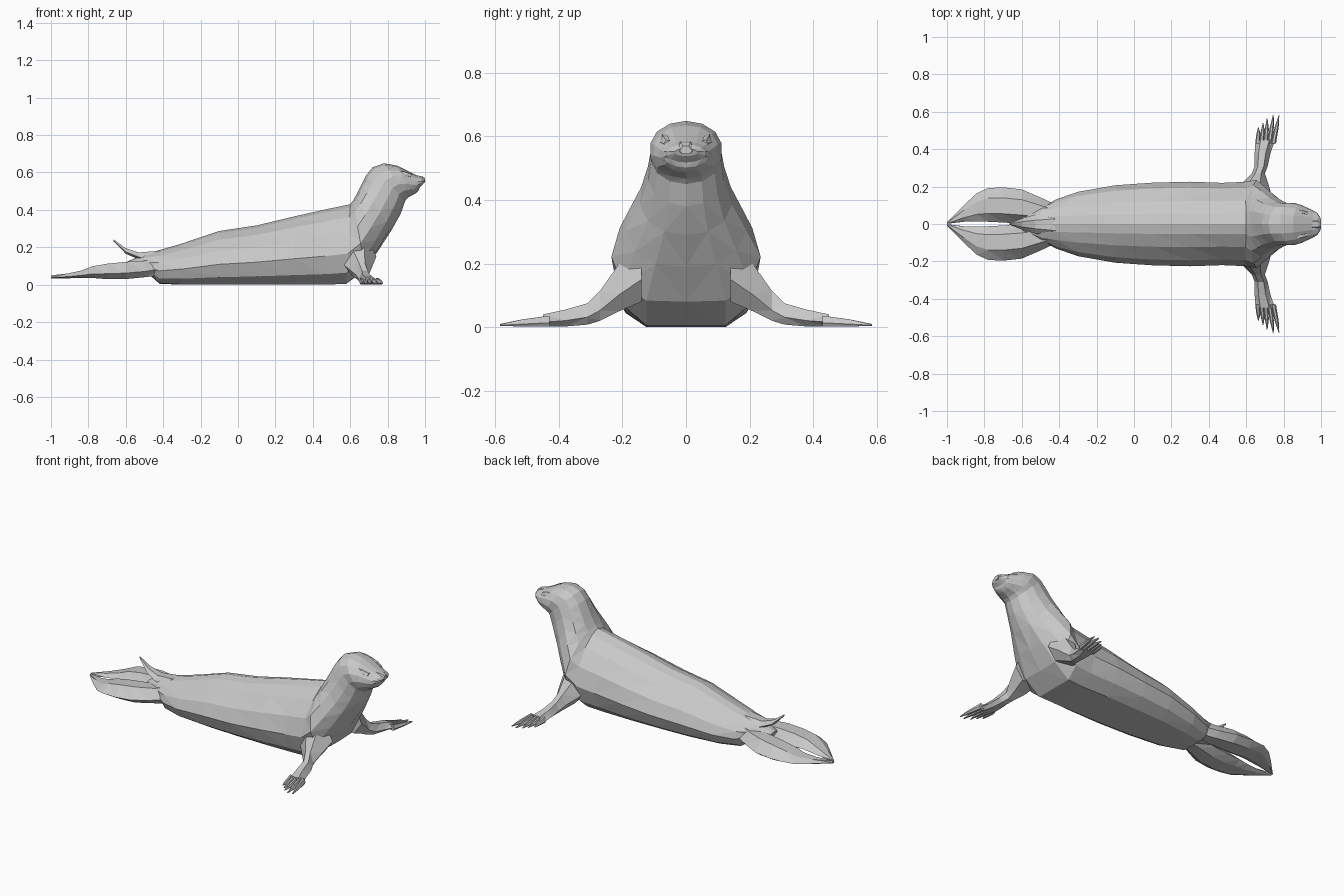
import bpy, bmesh, math

grey = bpy.data.materials.new("seal grey")
grey.diffuse_color = (0.58, 0.58, 0.58, 1)


def loft(name, rings, mirror=False):
    """Skin a list of equal-length closed rings, cap both ends, flat shading."""
    bm = bmesh.new()
    loops = [[bm.verts.new(p) for p in r] for r in rings]
    n = len(loops[0])
    for a, b in zip(loops, loops[1:]):
        for i in range(n):
            j = (i + 1) % n
            bm.faces.new((a[i], a[j], b[j], b[i]))
    bm.faces.new(loops[0])
    bm.faces.new(loops[-1])
    bmesh.ops.triangulate(bm, faces=bm.faces[:])
    bmesh.ops.recalc_face_normals(bm, faces=bm.faces[:])
    me = bpy.data.meshes.new(name)
    bm.to_mesh(me)
    bm.free()
    me.materials.append(grey)
    ob = bpy.data.objects.new(name, me)
    bpy.context.collection.objects.link(ob)
    if mirror:
        m = ob.modifiers.new("mirror", 'MIRROR')
        m.use_axis = (False, True, False)
        m.use_mirror_merge = False
    return ob


# flat-bellied half section (height fraction, width fraction)
BELLY = [(0, 0), (0, .55), (.14, .86), (.38, 1), (.63, .86), (.84, .55), (.96, .24), (1, 0)]


def body_ring(xt, zt, xb, zb, w, k):
    """Ring between a top and bottom point; k blends flat belly (0) to oval (1)."""
    half = []
    for i, (s, f) in enumerate(BELLY):
        a = math.pi * i / 7
        s = s * (1 - k) + k * (1 - math.cos(a)) / 2
        f = f * (1 - k) + k * min(1, math.sin(a) * 1.05)
        half.append((xb + (xt - xb) * s, w * f, zb + (zt - zb) * s))
    return half + [(x, -y, z) for x, y, z in half[-2:0:-1]]


# body, neck and head: top x, top z, bottom x, bottom z, half width, roundness
loft("body_and_head", [body_ring(*r) for r in [
    (-.60, .12, -.58, .07, .04, 1),
    (-.50, .165, -.47, .05, .095, .8),
    (-.42, .185, -.42, .005, .13, .4),
    (-.30, .22, -.30, 0, .172, .1),
    (-.10, .287, -.10, 0, .207, 0),
    (.10, .317, .10, 0, .221, 0),
    (.30, .365, .30, 0, .226, 0),
    (.47, .403, .47, 0, .22, 0),
    (.60, .43, .58, .005, .225, 0),
    (.615, .45, .68, .08, .235, .2),
    (.635, .485, .755, .19, .19, .5),
    (.66, .535, .82, .29, .145, .8),
    (.685, .585, .87, .38, .12, 1),
    (.72, .628, .895, .45, .11, 1),
    (.78, .649, .91, .467, .112, 1),
    (.85, .637, .93, .478, .10, 1),
    (.91, .607, .95, .488, .083, 1),
    (.955, .585, .965, .502, .07, 1),
    (.985, .575, .97, .518, .06, 1),
    (1.0, .562, .99, .538, .035, 1)]])

# lens-shaped section for flippers (across fraction, height fraction)
LENS = [(0, .35), (.25, 1), (.7, 1), (1, .35), (.75, 0), (.25, 0)]


def arm_ring(y, x0, x1, z0, z1):
    return [(x0 + (x1 - x0) * u, y, z0 + (z1 - z0) * v) for u, v in LENS]


def leaf_ring(x, y0, y1, z0, z1):
    return [(x, y0 + (y1 - y0) * u, z0 + (z1 - z0) * v) for u, v in LENS]


# front flippers
loft("front_flipper", [arm_ring(*r) for r in [
    (.14, .54, .74, .08, .28),
    (.21, .57, .72, .05, .20),
    (.27, .63, .70, .02, .115),
    (.31, .645, .715, .008, .075),
    (.38, .645, .73, .002, .055),
    (.45, .65, .755, .002, .04)]], True)

# pointed toes along the flipper edge: tip x, tip y
TOES = [(.665, .515), (.69, .54), (.712, .565), (.745, .585), (.775, .58)]
for i, (tx, ty) in enumerate(TOES):
    bx = .652 + .021 * i
    loft("front_toe", [
        arm_ring(.43, bx - .004, bx + .023, .002, .036),
        arm_ring((.45 + ty) / 2, (bx + tx) / 2 - .004, (bx + tx) / 2 + .018, .002, .024),
        arm_ring(ty, tx - .002, tx + .002, .004, .010)], True)

# hind flippers, two broad leaves trailing behind
loft("hind_flipper", [leaf_ring(*r) for r in [
    (-.41, .005, .10, .05, .15),
    (-.50, 0, .142, .04, .128),
    (-.60, .002, .185, .03, .122),
    (-.70, .008, .196, .03, .112),
    (-.78, .012, .192, .036, .098),
    (-.84, .014, .165, .036, .075),
    (-.91, .012, .10, .034, .06),
    (-1.0, .001, .008, .034, .05)]], True)

# short upturned tail
loft("tail", [leaf_ring(*r) for r in [
    (-.42, -.07, .07, .10, .182),
    (-.53, -.05, .05, .135, .172),
    (-.60, -.03, .03, .165, .195),
    (-.665, -.004, .004, .232, .242)]])

# nose pad and brow ridges
loft("nose", [leaf_ring(*r) for r in [
    (.95, -.035, .035, .55, .585),
    (.985, -.032, .032, .547, .58),
    (1.0, -.02, .02, .545, .57)]])
loft("brow", [leaf_ring(*r) for r in [
    (.86, .055, .085, .575, .61),
    (.90, .05, .082, .572, .602),
    (.93, .045, .07, .57, .588)]], True)
